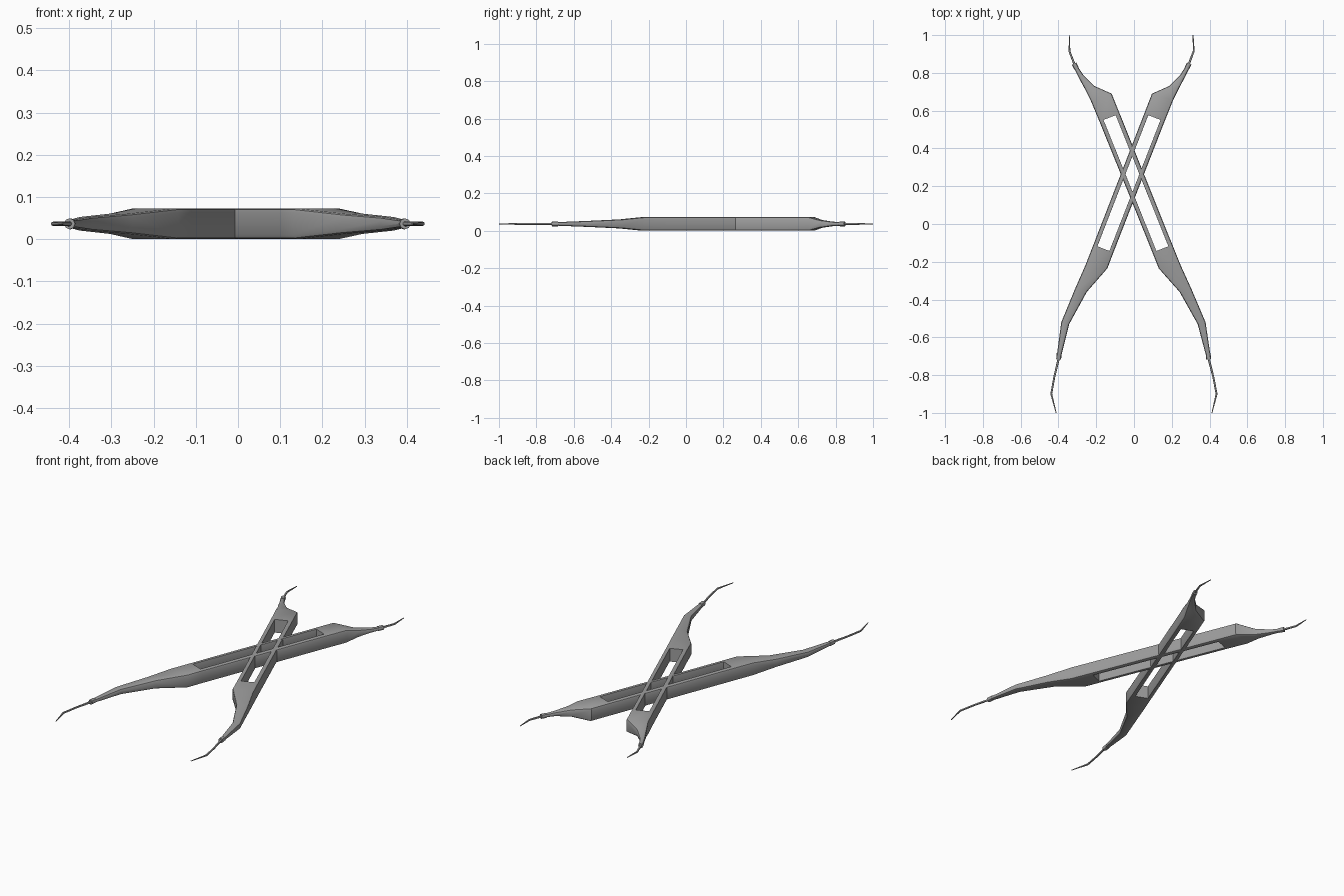
import bpy, bmesh, math
from mathutils import Vector

cube = bpy.data.objects.get("Cube")
if cube:
    bpy.data.objects.remove(cube, do_unlink=True)

MID = 0.0365      # height of the arms' centre plane
FULL = 0.0365     # half thickness of the straight part

grey = bpy.data.materials.new("steel_grey")
grey.use_nodes = True
grey.diffuse_color = (0.34, 0.34, 0.34, 1)
grey.node_tree.nodes["Principled BSDF"].inputs["Base Color"].default_value = (0.34, 0.34, 0.34, 1)


def section(left, right, half, r_left, r_right):
    """Upright rounded rectangle spanning two plan points."""
    a, b = Vector(left), Vector(right)
    across = (b - a).normalized()
    width = (b - a).length
    pts = []
    for side, up, start in ((1, 1, 0), (-1, 1, 90), (-1, -1, 180), (1, -1, 270)):
        r = min(r_right if side > 0 else r_left, width * 0.49, half * 0.98)
        cu = width - r if side > 0 else r
        for step in (0, 45, 90):
            t = math.radians(start + step)
            p = a + across * (cu + r * math.cos(t))
            pts.append((p.x, p.y, MID + up * (half - r) + r * math.sin(t)))
    return pts


def loft(name, sections, mirrored):
    """Skin a row of sections, capped at both ends."""
    bm = bmesh.new()
    rings = []
    for pts in sections:
        ring = []
        for x, y, z in pts:
            if mirrored:
                x = -x - 0.0134 - 0.014 * y
            ring.append(bm.verts.new((x, y, z)))
        rings.append(ring)
    n = len(rings[0])
    for r0, r1 in zip(rings, rings[1:]):
        for i in range(n):
            j = (i + 1) % n
            bm.faces.new((r0[i], r0[j], r1[j], r1[i]))
    bm.faces.new(rings[0])
    bm.faces.new(rings[-1])
    bmesh.ops.recalc_face_normals(bm, faces=bm.faces)
    mesh = bpy.data.meshes.new(name)
    bm.to_mesh(mesh)
    bm.free()
    mesh.materials.append(grey)
    obj = bpy.data.objects.new(name, mesh)
    bpy.context.collection.objects.link(obj)
    bpy.ops.object.select_all(action='DESELECT')
    obj.select_set(True)
    bpy.context.view_layer.objects.active = obj
    bpy.ops.object.shade_smooth_by_angle(angle=math.radians(32))


def rod(name, path, radii, mirrored):
    """Round rod along a plan path."""
    pts = [Vector(p) for p in path]
    rows = []
    for i, p in enumerate(pts):
        d = (pts[min(i + 1, len(pts) - 1)] - pts[max(i - 1, 0)]).normalized()
        side = Vector((d.y, -d.x)) * radii[i]
        rows.append(section(p - side, p + side, radii[i], radii[i], radii[i]))
    loft(name, rows, mirrored)


# Window ends, shared by the rails and the solid blades
front_l, front_r = Vector((-0.215, -0.11)), Vector((-0.109, -0.151))
back_l, back_r = Vector((0.054, 0.584)), Vector((0.162, 0.543))
EDGE, SHARP = 0.01, 0.001

# Plan left, plan right, half thickness
front_blade = [
    (front_l, front_r, FULL),
    ((-0.258, -0.22), (-0.141, -0.235), FULL),
    ((-0.313, -0.345), (-0.25, -0.36), 0.024),
    ((-0.385, -0.52), (-0.343, -0.53), 0.016),
    ((-0.409, -0.70), (-0.387, -0.705), 0.009),
]
back_blade = [
    (back_l, back_r, FULL),
    ((0.095, 0.69), (0.207, 0.655), FULL),
    ((0.185, 0.73), (0.235, 0.712), 0.021),
    ((0.245, 0.79), (0.27, 0.778), 0.012),
    ((0.276, 0.838), (0.295, 0.83), 0.009),
]

for prefix, mirrored in (("first", False), ("second", True)):
    # Solid tapered ends
    for name, rows in (("front_blade", front_blade), ("back_blade", back_blade)):
        loft(f"{prefix}_{name}", [section(l, r, h, EDGE, EDGE) for l, r, h in rows], mirrored)

    # Two slim rails either side of the open window
    loft(f"{prefix}_left_rail",
         [section(l, l.lerp(r, 0.2), FULL, EDGE, SHARP)
          for l, r in ((front_l, front_r), (back_l, back_r))], mirrored)
    loft(f"{prefix}_right_rail",
         [section(l.lerp(r, 0.8), r, FULL, SHARP, EDGE)
          for l, r in ((front_l, front_r), (back_l, back_r))], mirrored)

    # Collars holding the wire tips
    rod(f"{prefix}_front_collar", [(-0.396, -0.685), (-0.399, -0.717)], [0.013, 0.013], mirrored)
    rod(f"{prefix}_back_collar", [(0.279, 0.823), (0.292, 0.849)], [0.013, 0.013], mirrored)

    # Bent wire tips
    rod(f"{prefix}_front_tip",
        [(-0.398, -0.71), (-0.422, -0.81), (-0.438, -0.90), (-0.412, -1.0)],
        [0.006, 0.005, 0.005, 0.002], mirrored)
    rod(f"{prefix}_back_tip",
        [(0.288, 0.84), (0.316, 0.915), (0.313, 1.0)],
        [0.006, 0.005, 0.002], mirrored)
